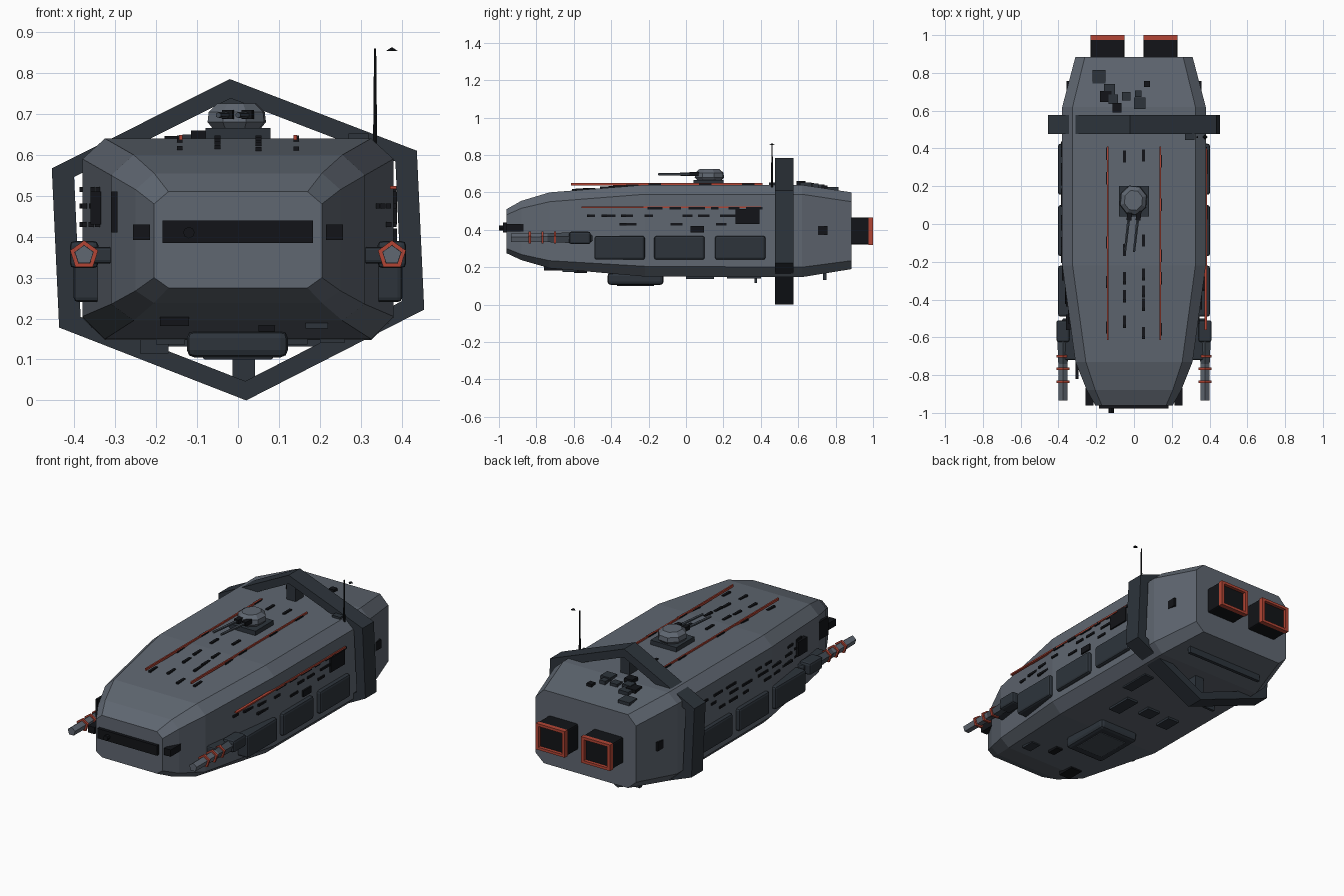
import bpy, bmesh, math, random
from mathutils import Matrix, Vector

if "Cube" in bpy.data.objects:
    bpy.data.objects.remove(bpy.data.objects["Cube"])

random.seed(4)


def material(name, r, g, b):
    m = bpy.data.materials.new(name)
    m.diffuse_color = (r, g, b, 1)
    m.use_nodes = True
    m.node_tree.nodes["Principled BSDF"].inputs["Base Color"].default_value = m.diffuse_color
    return m


HULL = material("hull_grey", .115, .135, .165)
DARK = material("dark_slate", .026, .034, .044)
MID = material("mid_slate", .055, .068, .085)
BLACK = material("black", .006, .007, .009)
RED = material("red_trim", .45, .06, .035)


def finish(name, bm, mat, bevel=0):
    bmesh.ops.recalc_face_normals(bm, faces=bm.faces[:])
    me = bpy.data.meshes.new(name)
    bm.to_mesh(me)
    bm.free()
    me.materials.append(mat)
    ob = bpy.data.objects.new(name, me)
    bpy.context.collection.objects.link(ob)
    if bevel:
        mod = ob.modifiers.new("bevel", 'BEVEL')
        mod.width, mod.segments = bevel, 2
    return ob


def box(name, x, y, z, mat, bevel=0, rot=0):
    """Box from (min, max) ranges on each axis."""
    bm = bmesh.new()
    bmesh.ops.create_cube(bm, size=1)
    for v in bm.verts:
        v.co = Vector((v.co.x * (x[1] - x[0]), v.co.y * (y[1] - y[0]), v.co.z * (z[1] - z[0])))
    c = Vector((sum(x) / 2, sum(y) / 2, sum(z) / 2))
    bm.transform(Matrix.Translation(c) @ Matrix.Rotation(rot, 4, 'Z'))
    return finish(name, bm, mat, bevel)


def rod(name, a, b, r1, r2, sides, mat):
    """Prism or cone between two points."""
    a, b = Vector(a), Vector(b)
    d = b - a
    bm = bmesh.new()
    bmesh.ops.create_cone(bm, cap_ends=True, segments=sides, radius1=r1, radius2=r2, depth=d.length)
    bm.transform(Matrix.Translation((a + b) / 2) @ d.to_track_quat('Z', 'Y').to_matrix().to_4x4())
    return finish(name, bm, mat)


def loft(name, rings, mat, closed=False):
    """Skin a list of point loops; capped unless closed on itself."""
    bm = bmesh.new()
    vs = [[bm.verts.new(p) for p in r] for r in rings]
    n = len(rings[0])
    for k in range(len(vs) if closed else len(vs) - 1):
        p, q = vs[k], vs[(k + 1) % len(vs)]
        for i in range(n):
            bm.faces.new((p[i], p[(i + 1) % n], q[(i + 1) % n], q[i]))
    if not closed:
        bm.faces.new(vs[0])
        bm.faces.new(vs[-1])
    return finish(name, bm, mat)


def frame(name, outline, scale, c, y0, y1, mat):
    """Flat-sided frame in the XZ plane around centre c."""
    inner = [(c[0] + (x - c[0]) * scale, c[1] + (z - c[1]) * scale) for x, z in outline]
    rings = [[(x, y, z) for x, z in o] for o, y in
             ((outline, y0), (outline, y1), (inner, y1), (inner, y0))]
    return loft(name, rings, mat, closed=True)


# Hull: octagonal sections (y, half width, top half width, top, upper side, lower side, bottom)
SECT = [(-.96, .205, .17, .51, .48, .30, .275),
        (-.88, .25, .205, .555, .515, .268, .238),
        (-.73, .31, .255, .60, .55, .235, .195),
        (-.22, .38, .325, .64, .59, .205, .15),
        (.62, .38, .325, .64, .59, .20, .147),
        (.885, .31, .26, .60, .55, .235, .19)]
loft("hull", [[(t, y, zt), (w, y, zu), (w, y, zl), (t, y, zb),
               (-t, y, zb), (-w, y, zl), (-w, y, zu), (-t, y, zt)]
              for y, w, t, zt, zu, zl, zb in SECT], HULL)


def hull_at(y, k):
    for p, q in zip(SECT, SECT[1:]):
        if y <= q[0]:
            f = (y - p[0]) / (q[0] - p[0])
            return p[k] + f * (q[k] - p[k])
    return SECT[-1][k]


# Hexagonal ring around the rear hull, with struts
CZ = .393
frame("ring", [(-.02, .785), (.437, .61), (.455, .222), (.02, 0), (-.437, .178), (-.455, .567)],
      .88, (0, CZ), .476, .576, DARK)
box("ring_strut_bottom", (-.013, .042), (.49, .56), (.04, .16), DARK)
box("ring_strut_top", (-.042, .013), (.49, .56), (.63, .75), DARK)

for s, side in ((-1, "left"), (1, "right")):
    # Engines with red square rims
    x = .14 * s
    sq = [(x - .09, CZ - .073), (x + .09, CZ - .073), (x + .09, CZ + .073), (x - .09, CZ + .073)]
    box("engine_" + side, (x - .09, x + .09), (.86, .982), (CZ - .072, CZ + .072), BLACK, .008)
    frame("engine_rim_" + side, sq, .8, (x, CZ), .975, 1.0, RED)
    # Side armour panels
    for i, y0 in enumerate((-.49, -.17, .155)):
        box(f"side_panel_{side}_{i}", sorted((s * .33, s * .402)), (y0, y0 + .27), (.24, .367), DARK, .012)
    # Side guns: mount, pentagonal barrel, red rings
    gx, gz = .376 * s, .355
    box("gun_mount_" + side, (gx - .035, gx + .035), (-.625, -.51), (.323, .39), DARK, .012)
    box("gun_bracket_" + side, sorted((s * .30, s * .38)), (-.72, -.50), (.335, .375), DARK, .008)
    rod("gun_sleeve_" + side, (gx, -.60, gz), (gx, -.74, gz), .032, .026, 5, MID)
    rod("gun_barrel_" + side, (gx, -.70, gz), (gx, -.935, gz), .026, .024, 5, HULL)
    for i, y in enumerate((-.835, -.767, -.70)):
        rod(f"gun_ring_{side}_{i}", (gx, y - .006, gz), (gx, y + .006, gz), .036, .036, 5, RED)
    # Cheek sensors and rear side hatch
    box("cheek_sensor_" + side, sorted((s * .215, s * .256)), (-.96, -.868), (.392, .43), BLACK)
    box("rear_hatch_" + side, sorted((s * .33, s * .357)), (.695, .757), (.372, .42), BLACK)
    # Red stripe on top
    box("top_stripe_" + side, (x - .004, x + .004), (-.615, .41), (.636, .649), RED)
    # Rows of slit windows on the side
    for z in (.515, .475, .43):
        y = -.53
        while y < .36:
            ln = random.uniform(.04, .09)
            if random.random() < .75:
                w = hull_at(y + ln / 2, 1) * s
                box("side_window_" + side, (w - .007, w + .007), (y, y + ln), (z - .006, z + .006), BLACK)
            y += ln + random.uniform(.03, .06)

# Side details
box("side_stripe", (.372, .387), (-.56, .40), (.516, .524), RED)
box("side_hatch_right", (.36, .389), (.265, .392), (.43, .51), BLACK)
box("side_hatch_left", (-.36, -.335), (-.56, -.48), (.43, .51), BLACK)
box("side_port", (.36, .389), (.025, .095), (.385, .42), BLACK)
box("nose_fin", (-.309, -.295), (-.82, -.70), (.41, .51), BLACK)

# Top slit windows
for x, ys in ((-.05, (.355, -.14, -.29, -.385, -.52)), (.05, (.36, -.09, -.27, -.36, -.43, -.58)),
              (-.142, (.37, .24, -.1, -.31, -.55)), (.142, (.33, .1, -.17, -.29, -.56))):
    for y in ys:
        z = hull_at(y, 3)
        box("top_window", (x - .007, x + .007), (y - .03, y + .035), (z - .008, z + .007), BLACK)

# Nose visor and lens
box("visor", (-.185, .183), (-.978, -.94), (.385, .44), BLACK)
rod("visor_lens", (-.12, -.97, .41), (-.12, -1.0, .41), .014, .014, 8, BLACK)

# Turret: base, octagonal head, twin barrels
box("turret_base", (-.08, .08), (.04, .20), (.63, .665), DARK)


def octagon(r, z):
    return [(-.003 + r * math.cos(a), .125 + 1.1 * r * math.sin(a), z)
            for a in (math.pi * (i / 4 + .1) for i in range(8))]


loft("turret_head", [octagon(.058, .66), octagon(.075, .68), octagon(.072, .705), octagon(.05, .725)], HULL)
for x in (-.022, .026):
    rod("turret_barrel", (x, .08, .697), (x - .026, -.148, .697), .009, .007, 6, MID)
    box("turret_barrel_root", (x - .015, x + .011), (.02, .07), (.687, .71), BLACK, rot=-.11)

# Equipment boxes on the rear deck: x, y, size, height, material
for x, y, w, h, m in ((-.185, .78, .07, .012, DARK), (-.15, .675, .06, .014, BLACK), (-.13, .71, .06, .016, DARK),
                      (-.04, .675, .045, .012, DARK), (.03, .64, .06, .016, DARK), (.07, .74, .032, .014, BLACK),
                      (.022, .69, .035, .018, DARK), (-.09, .615, .05, .02, BLACK), (-.11, .66, .05, .016, DARK)):
    z = hull_at(y, 3)
    box("deck_box", (x - w / 2, x + w / 2), (y - w / 2, y + w / 2), (z - .02, z + h), m)

# Antenna
box("antenna_base", (.27, .32), (.445, .485), (.62, .652), DARK)
rod("antenna_mast", (.335, .46, .61), (.335, .46, .86), .006, .003, 6, BLACK)
rod("antenna_tip", (.376, .46, .854), (.376, .46, .862), .014, .002, 4, BLACK)

# Belly pod and underside plates
box("belly_pod", (-.125, .122), (-.42, -.12), (.105, .17), DARK, .018)
box("belly_pod_lid", (-.085, .085), (-.37, -.17), (.1, .12), MID, .004)
box("rear_keel_plate", (-.24, .24), (.733, .752), (.132, .19), DARK)
for x0, x1, y0, y1, d, m in ((-.19, -.12, -.76, -.66, .012, BLACK), (.165, .22, -.66, -.58, .01, DARK),
                             (.05, .09, -.6, -.53, .012, BLACK), (.1, .17, .0, .15, .012, DARK),
                             (-.2, -.13, .03, .13, .012, DARK), (-.06, .02, .06, .14, .012, DARK),
                             (.2, .26, .22, .40, .008, DARK), (-.24, -.17, .365, .38, .033, DARK)):
    zb = hull_at((y0 + y1) / 2, 6)
    box("belly_plate", (x0, x1), (y0, y1), (zb - d, zb + .015), m)
